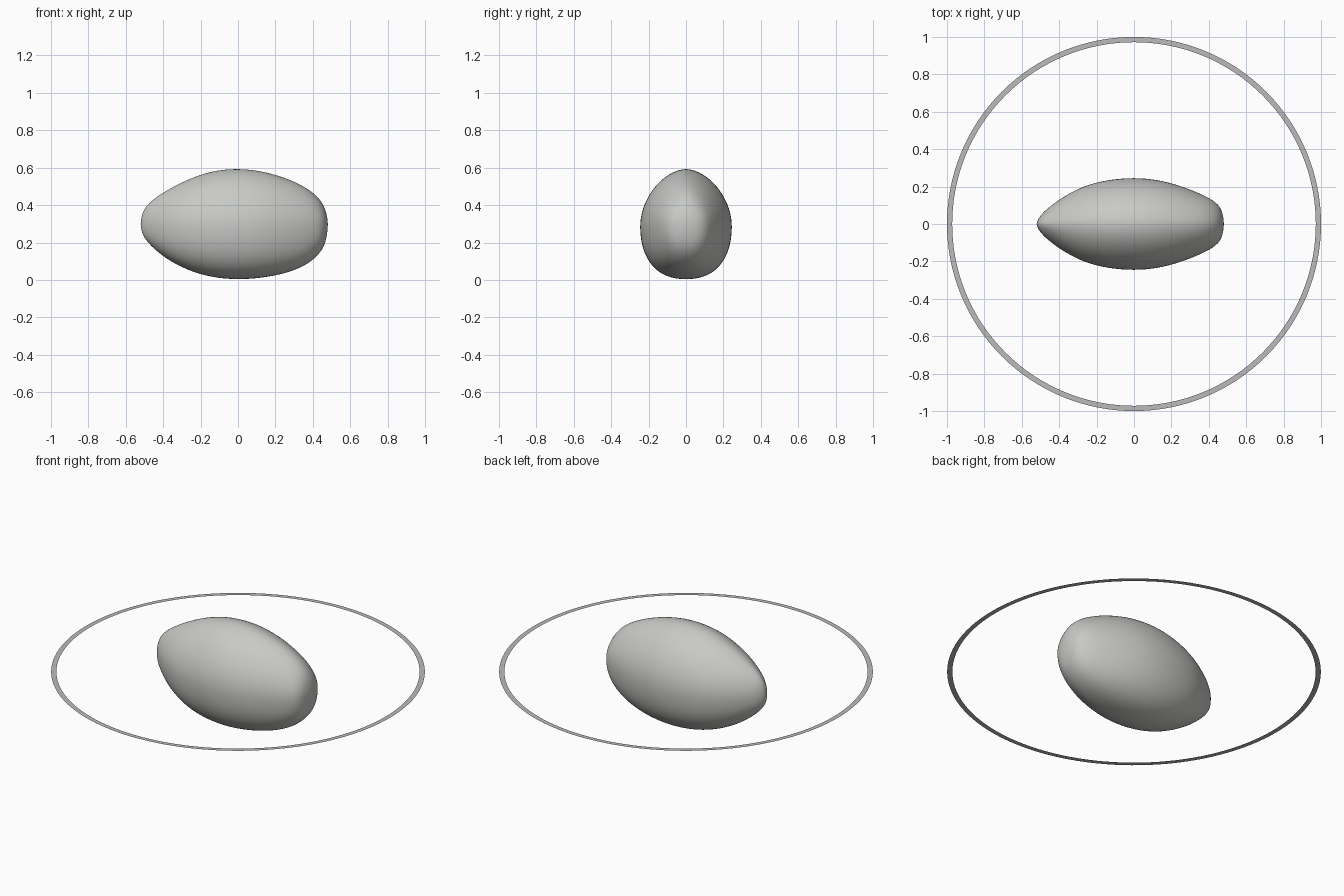
import bpy, bmesh, math

if "Cube" in bpy.data.objects:
    bpy.data.objects.remove(bpy.data.objects["Cube"])

MID = 0.3  # height of the long axis and the ring


def material(name, rgb):
    m = bpy.data.materials.new(name)
    m.diffuse_color = (*rgb, 1)
    m.use_nodes = True
    m.node_tree.nodes["Principled BSDF"].inputs["Base Color"].default_value = m.diffuse_color
    return m


def make(name, bm, mat):
    bmesh.ops.recalc_face_normals(bm, faces=bm.faces)
    me = bpy.data.meshes.new(name)
    bm.to_mesh(me)
    bm.free()
    me.materials.append(mat)
    ob = bpy.data.objects.new(name, me)
    bpy.context.collection.objects.link(ob)
    return ob


rock_grey = material("rock grey", (0.58, 0.59, 0.565))
ring_grey = material("ring grey", (0.50, 0.50, 0.50))

# Rocky body: cross-sections along x (x, half width, bottom z, top z)
sections = [
    (-0.515, 0.022, 0.255, 0.345), (-0.50, 0.045, 0.225, 0.382),
    (-0.47, 0.078, 0.185, 0.42), (-0.39, 0.14, 0.115, 0.477),
    (-0.27, 0.206, 0.05, 0.54), (-0.14, 0.238, 0.012, 0.587),
    (0.0, 0.25, 0.0, 0.60), (0.13, 0.238, 0.01, 0.585),
    (0.25, 0.205, 0.033, 0.55), (0.35, 0.165, 0.07, 0.505),
    (0.42, 0.13, 0.12, 0.455), (0.46, 0.095, 0.175, 0.40),
    (0.476, 0.05, 0.235, 0.345),
]
N = 32
bm = bmesh.new()
rings = []
for x, w, lo, hi in sections:
    loop = []
    for i in range(N):
        a = 2 * math.pi * i / N
        c, s = math.cos(a), math.sin(a)
        # narrower crown above, boxier belly below
        p, h = (1.75, hi - MID) if s >= 0 else (2.4, MID - lo)
        r = (abs(c) ** p + abs(s) ** p) ** (-1 / p)
        loop.append(bm.verts.new((x, w * r * c, MID + h * r * s)))
    rings.append(loop)
for a, b in zip(rings, rings[1:]):
    for i in range(N):
        j = (i + 1) % N
        bm.faces.new((a[i], a[j], b[j], b[i]))
for loop, x in ((rings[0], -0.521), (rings[-1], 0.481)):
    tip = bm.verts.new((x, 0, MID))
    for i in range(N):
        bm.faces.new((loop[i], loop[(i + 1) % N], tip))
body = make("rocky_body", bm, rock_grey)
for f in body.data.polygons:
    f.use_smooth = True
sub = body.modifiers.new("smooth", "SUBSURF")
sub.levels = sub.render_levels = 2

# Thin flat ring around the body
bm = bmesh.new()
S = 128
inner, outer = ([bm.verts.new((r * math.cos(2 * math.pi * i / S),
                               r * math.sin(2 * math.pi * i / S), MID))
                 for i in range(S)] for r in (0.972, 1.0))
for i in range(S):
    j = (i + 1) % S
    bm.faces.new((inner[i], outer[i], outer[j], inner[j]))
ring = make("flat_ring", bm, ring_grey)
if ring.data.polygons[0].normal.z < 0:
    ring.data.flip_normals()
